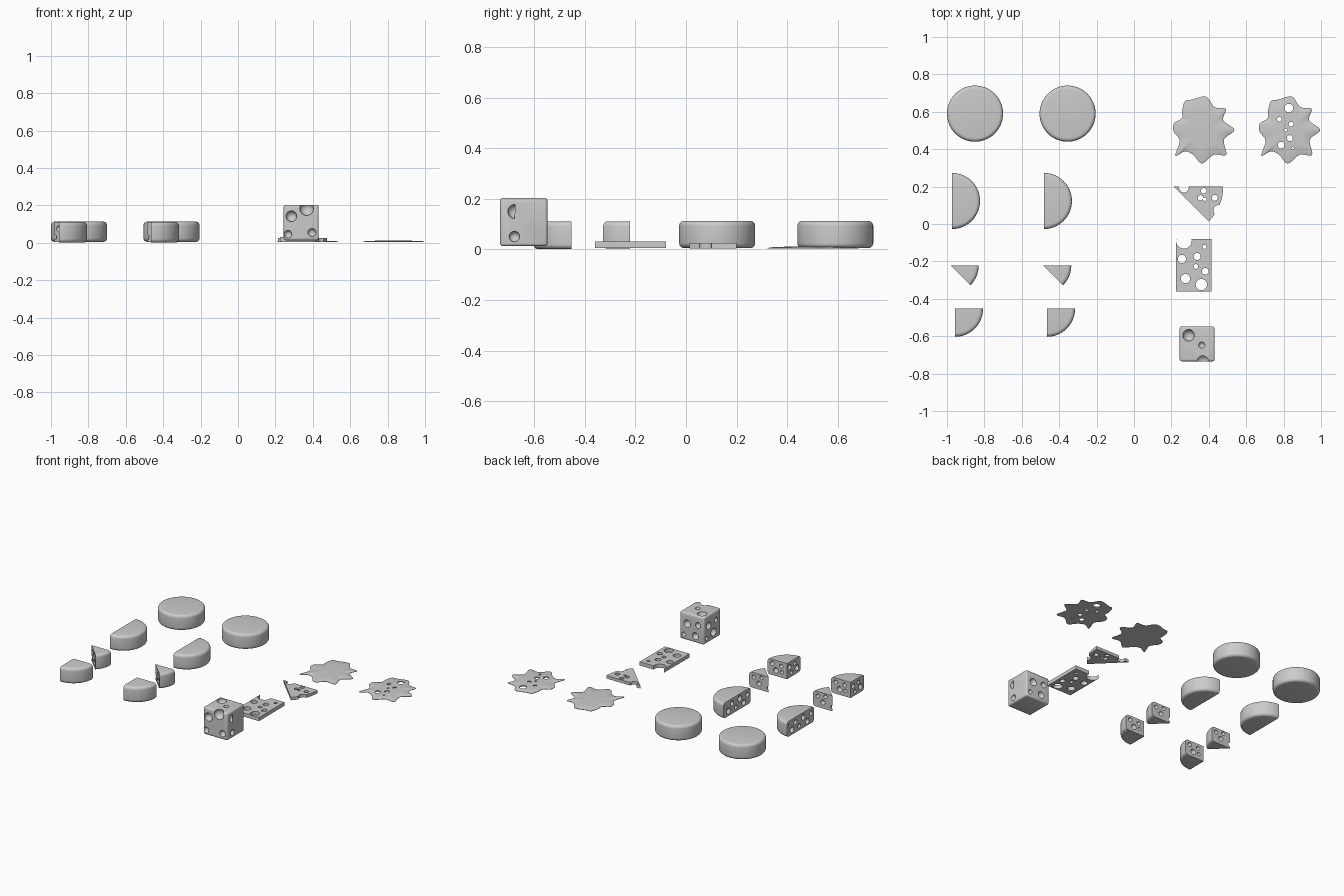
import bpy, bmesh
from math import cos, sin, pi, radians
from mathutils import Vector, Matrix

if "Cube" in bpy.data.objects:
    bpy.data.objects.remove(bpy.data.objects["Cube"])


def make_object(name, bm, shade=True):
    bmesh.ops.remove_doubles(bm, verts=bm.verts, dist=1e-5)
    bmesh.ops.recalc_face_normals(bm, faces=bm.faces)
    me = bpy.data.meshes.new(name)
    bm.to_mesh(me)
    bm.free()
    ob = bpy.data.objects.new(name, me)
    bpy.context.collection.objects.link(ob)
    return ob


def smooth(ob, angle=35):
    bpy.ops.object.select_all(action='DESELECT')
    ob.select_set(True)
    bpy.context.view_layer.objects.active = ob
    bpy.ops.object.shade_smooth_by_angle(angle=radians(angle))


def carve(ob, bubbles=(), holes=()):
    """Subtract spheres (x, y, z, r) and vertical holes (x, y, r)."""
    bm = bmesh.new()
    for x, y, z, r in bubbles:
        bmesh.ops.create_uvsphere(bm, u_segments=20, v_segments=12, radius=r,
                                  matrix=Matrix.Translation((x, y, z)))
    for x, y, r in holes:
        bmesh.ops.create_cone(bm, cap_ends=True, segments=24, radius1=r, radius2=r,
                              depth=0.2, matrix=Matrix.Translation((x, y, 0.013)))
    cutter = make_object("cutter", bm)
    cutter.hide_render = True
    mod = ob.modifiers.new("holes", 'BOOLEAN')
    mod.operation = 'DIFFERENCE'
    mod.solver = 'EXACT'
    mod.use_self = True
    mod.object = cutter
    dg = bpy.context.evaluated_depsgraph_get()
    me = bpy.data.meshes.new_from_object(ob.evaluated_get(dg))
    ob.modifiers.clear()
    ob.data = me
    bpy.data.objects.remove(cutter)


def sector(name, cx, cy, r, z0, z1, a0, a1, bevel=0.02):
    """Round piece from angle a0 to a1 (degrees) with rounded rim."""
    prof = [(0, z0)]
    if bevel:
        for k in range(6):
            a = -pi / 2 + k * pi / 10
            prof.append((r - bevel + bevel * cos(a), z0 + bevel + bevel * sin(a)))
        for k in range(6):
            a = k * pi / 10
            prof.append((r - bevel + bevel * cos(a), z1 - bevel + bevel * sin(a)))
    else:
        prof += [(r, z0), (r, z1)]
    prof.append((0, z1))
    full = a1 - a0 >= 360
    n = max(8, int((a1 - a0) / 360 * 64))
    bm = bmesh.new()
    lo, hi = bm.verts.new((cx, cy, z0)), bm.verts.new((cx, cy, z1))
    rings = []
    for i in range(n if full else n + 1):
        a = radians(a0 + (a1 - a0) * i / n)
        mid = [bm.verts.new((cx + p * cos(a), cy + p * sin(a), z)) for p, z in prof[1:-1]]
        rings.append([lo] + mid + [hi])
    for i in range(n):
        A, B = rings[i], rings[(i + 1) % len(rings)]
        for j in range(len(prof) - 1):
            loop = [A[j], B[j], B[j + 1], A[j + 1]]
            bm.faces.new(list(dict.fromkeys(loop)))
    if not full:
        bm.faces.new(rings[0])
        bm.faces.new(rings[-1][::-1])
    return make_object(name, bm)


def on_cut(cx, cy, angle, spots):
    """Bubbles lying on a radial cut face: spots are (distance, z, r)."""
    a = radians(angle)
    return [(cx + d * cos(a), cy + d * sin(a), z, r) for d, z, r in spots]


# Two families of cheese: whole wheel, half, eighth and quarter
half_spots = [(-0.115, 0.075, 0.017), (-0.075, 0.035, 0.02), (-0.03, 0.08, 0.02),
              (0.015, 0.036, 0.015), (0.055, 0.078, 0.017), (0.095, 0.04, 0.021),
              (0.125, 0.08, 0.01)]
face_a = [(0.03, 0.075, 0.017), (0.05, 0.03, 0.014), (0.085, 0.08, 0.013), (0.11, 0.04, 0.02)]
face_b = [(0.045, 0.08, 0.014), (0.04, 0.04, 0.012), (0.085, 0.04, 0.019), (0.115, 0.082, 0.015)]
for tag, wx, hx, ex, qx in (("plain", -0.85, -0.973, -0.98, -0.957),
                            ("rind", -0.355, -0.482, -0.485, -0.465)):
    smooth(sector(f"{tag}_wheel", wx, 0.59, 0.15, 0.005, 0.113, 0, 360))
    half = sector(f"{tag}_half", hx, 0.123, 0.15, 0.005, 0.113, -90, 90)
    carve(half, on_cut(hx, 0.123, 90, half_spots))
    smooth(half)
    eighth = sector(f"{tag}_eighth", ex, -0.221, 0.15, 0.003, 0.111, -45, 0)
    carve(eighth, on_cut(ex, -0.221, -45, face_a) + on_cut(ex, -0.221, 0, [
        (0.055, 0.09, 0.013), (0.075, 0.045, 0.017), (0.115, 0.08, 0.014)])
        + [(ex, -0.221, 0.03, 0.014)])
    smooth(eighth)
    quarter = sector(f"{tag}_quarter", qx, -0.453, 0.15, 0.001, 0.111, -90, 0)
    carve(quarter, on_cut(qx, -0.453, -90, face_a) + on_cut(qx, -0.453, 0, face_b))
    smooth(quarter)

# Cheese cube with bubbles on every side
bm = bmesh.new()
bmesh.ops.create_cube(bm, size=1, matrix=Matrix.Translation((0.338, -0.641, 0.108))
                      @ Matrix.Diagonal((0.187, 0.187, 0.19, 1)))
bmesh.ops.bevel(bm, geom=bm.edges[:], offset=0.011, segments=3, profile=0.5, affect='EDGES')
cube = make_object("cheese_cube", bm)
F, B, L, R, T = -0.735, -0.547, 0.2445, 0.4315, 0.203
carve(cube, [
    (0.285, F, 0.142, 0.029), (0.367, F, 0.183, 0.037), (0.395, F, 0.055, 0.022), (0.267, F, 0.046, 0.021),
    (R, -0.676, 0.15, 0.028), (R, -0.6, 0.115, 0.021), (R, -0.678, 0.051, 0.021),
    (0.292, -0.595, T, 0.031), (0.362, -0.647, T, 0.017),
    (0.29, B, 0.14, 0.02), (0.375, B, 0.13, 0.026), (0.31, B, 0.06, 0.024), (0.4, B, 0.05, 0.015),
    (L, -0.6, 0.13, 0.024), (L, -0.68, 0.14, 0.018), (L, -0.655, 0.065, 0.028), (L, -0.58, 0.05, 0.014)])
smooth(cube)

# Rectangular slice with round holes
bm = bmesh.new()
bmesh.ops.create_cube(bm, size=1, matrix=Matrix.Translation((0.32, -0.22, 0.018))
                      @ Matrix.Diagonal((0.19, 0.28, 0.026, 1)))
slab = make_object("square_slice", bm)
carve(slab, holes=[(0.267, -0.09, 0.042), (0.377, -0.122, 0.011), (0.256, -0.187, 0.022),
                   (0.338, -0.174, 0.019), (0.33, -0.227, 0.013), (0.381, -0.253, 0.018),
                   (0.275, -0.292, 0.025), (0.36, -0.324, 0.03)])
smooth(slab)

# Wedge-shaped slice
wedge = sector("wedge_slice", 0.214, 0.2, 0.263, 0.004, 0.025, -45, 0, bevel=0)
carve(wedge, holes=[(0.267, 0.195, 0.026), (0.373, 0.178, 0.015), (0.355, 0.14, 0.014),
                    (0.432, 0.14, 0.016), (0.378, 0.133, 0.01), (0.455, 0.072, 0.03)])
smooth(wedge)

# Melted puddles: wavy outline around the centre, gently domed
outline = [(-.100, .150), (-.062, .158), (.012, .174), (.058, .118), (.118, .108),
           (.104, .048), (.164, -.004), (.108, -.056), (.120, -.138), (.055, -.136),
           (-.010, -.184), (-.055, -.138), (-.100, -.118), (-.152, -.142), (-.128, -.062),
           (-.160, -.015), (-.160, .030), (-.118, .058), (-.115, .100)]


def puddle(name, cx, cy):
    pts, n = [Vector(p) for p in outline], len(outline)
    curve = []
    for i in range(n):
        a, b, c, d = (pts[(i + k) % n] for k in (-1, 0, 1, 2))
        for s in range(5):
            t = s / 5
            curve.append(0.5 * (2 * b + (c - a) * t + (2 * a - 5 * b + 4 * c - d) * t * t
                                + (3 * b - a - 3 * c + d) * t ** 3))
    bm = bmesh.new()
    rings = []
    for s, z in ((1, 0.003), (1, 0.0055), (0.93, 0.0085), (0.6, 0.011)):
        rings.append([bm.verts.new((cx + p.x * s, cy + p.y * s, z)) for p in curve])
    m = len(curve)
    for A, B in zip(rings, rings[1:]):
        for i in range(m):
            j = (i + 1) % m
            bm.faces.new((A[i], A[j], B[j], B[i]))
    top = bm.verts.new((cx, cy, 0.012))
    for i in range(m):
        bm.faces.new((rings[-1][i], rings[-1][(i + 1) % m], top))
    bm.faces.new(rings[0][::-1])
    return make_object(name, bm)


smooth(puddle("melted_puddle", 0.373, 0.507))
holed = puddle("melted_puddle_with_holes", 0.832, 0.507)
carve(holed, holes=[(0.828, 0.62, 0.023), (0.777, 0.56, 0.012), (0.84, 0.533, 0.013),
                    (0.81, 0.503, 0.008), (0.833, 0.459, 0.016), (0.787, 0.422, 0.018),
                    (0.848, 0.404, 0.007)])
smooth(holed)
